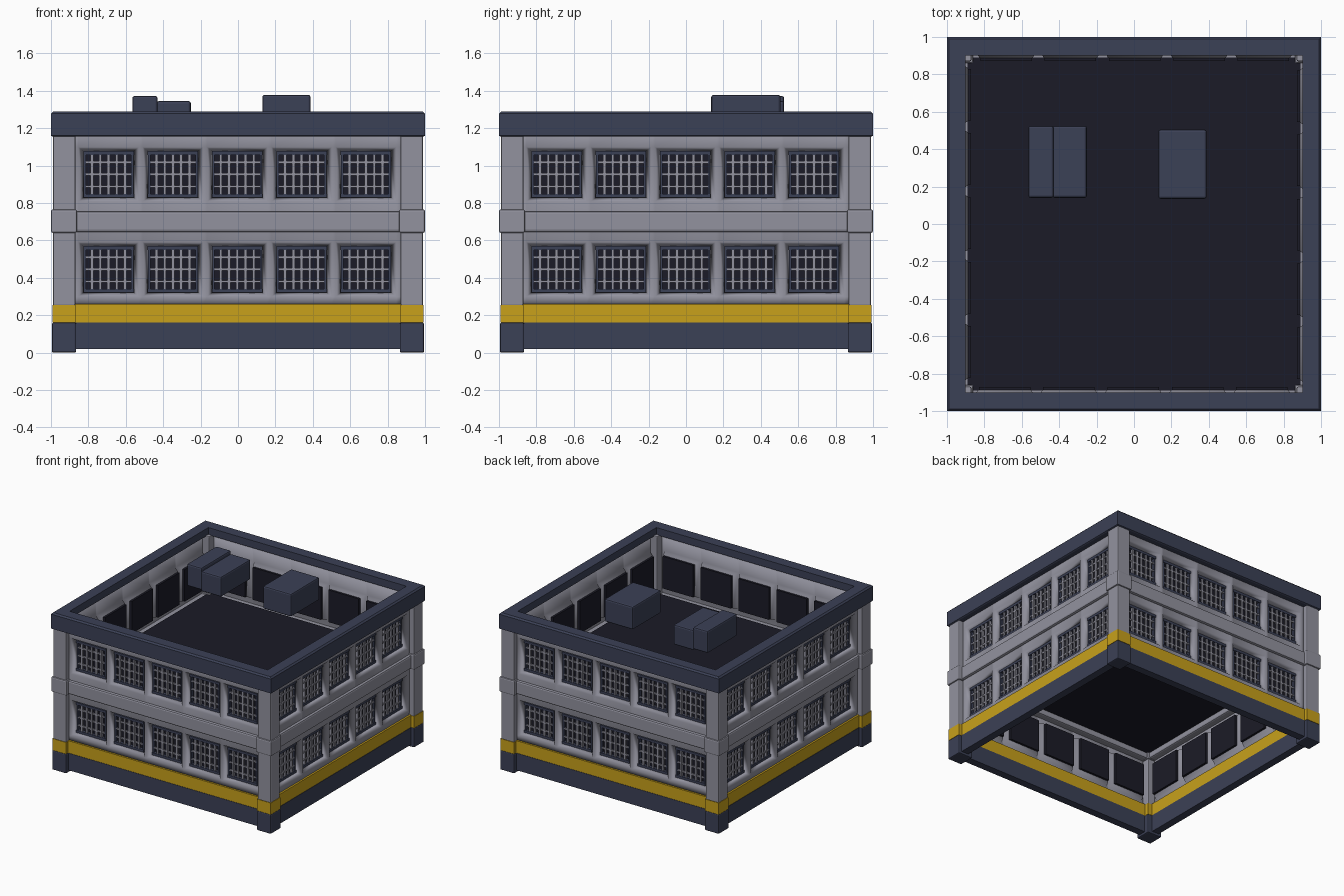
import bpy, bmesh, math
from mathutils import Matrix, Vector

if "Cube" in bpy.data.objects:
    bpy.data.objects.remove(bpy.data.objects["Cube"])


def material(name, rgb):
    m = bpy.data.materials.new(name)
    m.use_nodes = True
    m.diffuse_color = (*rgb, 1)
    m.node_tree.nodes["Principled BSDF"].inputs["Base Color"].default_value = (*rgb, 1)
    return m


NAVY = material("navy trim", (0.044, 0.052, 0.093))
GREY = material("grey concrete", (0.29, 0.29, 0.345))
YELLOW = material("yellow stripe", (0.58, 0.355, 0.011))
DARK = material("dark glass and floor", (0.011, 0.011, 0.02))

SIDES = ("front", "right", "back", "left")
WINDOW_X = [-0.692 + 0.344 * i for i in range(5)]
WINDOW_Z = [0.445, 0.953]


def finish(name, bm, mat, bevel=0, turn=0):
    mesh = bpy.data.meshes.new(name)
    bmesh.ops.transform(bm, matrix=Matrix.Rotation(turn * math.pi / 2, 4, "Z"), verts=bm.verts)
    bm.to_mesh(mesh)
    bm.free()
    mesh.materials.append(mat)
    obj = bpy.data.objects.new(name, mesh)
    bpy.context.collection.objects.link(obj)
    if bevel:
        mod = obj.modifiers.new("soft edges", "BEVEL")
        mod.width = bevel
        mod.segments = 2
    return obj


def boxes(name, spans, mat, bevel=0, turn=0):
    """One object made of boxes, each given as (x0, x1, y0, y1, z0, z1)."""
    bm = bmesh.new()
    for x0, x1, y0, y1, z0, z1 in spans:
        size = Vector((x1 - x0, y1 - y0, z1 - z0))
        centre = Vector((x0 + x1, y0 + y1, z0 + z1)) / 2
        bmesh.ops.create_cube(bm, size=1, matrix=Matrix.Translation(centre) @ Matrix.Diagonal((*size, 1)))
    return finish(name, bm, mat, bevel, turn)


def wall(name, turn):
    """Thin wall sheet with softly tapered window openings."""
    bm = bmesh.new()
    xs = [-0.89] + [c + s * 0.162 for c in WINDOW_X for s in (-1, 1)] + [0.89]
    zs = [0.255] + [c + s * 0.146 for c in WINDOW_Z for s in (-1, 1)] + [1.235]
    grid = [[bm.verts.new((x, -0.95, z)) for x in xs] for z in zs]
    for r in range(len(zs) - 1):
        for c in range(len(xs) - 1):
            outer = [grid[r][c], grid[r][c + 1], grid[r + 1][c + 1], grid[r + 1][c]]
            if not (r % 2 and c % 2):
                bm.faces.new(outer)
                continue
            # Slope the reveal inwards to a smaller hole
            shift = [(1, 1), (-1, 1), (-1, -1), (1, -1)]
            inner = [bm.verts.new(v.co + Vector((0.03 * sx, 0.05, 0.024 * sz)))
                     for v, (sx, sz) in zip(outer, shift)]
            for k in range(4):
                n = (k + 1) % 4
                bm.faces.new((outer[k], outer[n], inner[n], inner[k]))
    obj = finish(name, bm, GREY, turn=turn)
    bpy.ops.object.select_all(action="DESELECT")
    obj.select_set(True)
    bpy.context.view_layer.objects.active = obj
    bpy.ops.object.shade_smooth_by_angle(angle=math.radians(70))
    mod = obj.modifiers.new("thickness", "SOLIDIFY")
    mod.thickness = 0.02
    mod.offset = -1


for turn, side in enumerate(SIDES):
    # Wall, base, stripe and belt
    wall(side + "_wall", turn)
    boxes(side + "_base", [(-0.89, 0.89, -0.968, -0.905, 0.02, 0.16)], NAVY, turn=turn)
    boxes(side + "_stripe", [(-0.89, 0.89, -0.965, -0.905, 0.16, 0.26)], YELLOW, turn=turn)
    boxes(side + "_belt", [(-0.88, 0.88, -0.972, -0.875, 0.645, 0.755)], GREY, 0.012, turn)

    # Window panes, frames and bars
    panes, frames, bars = [], [], []
    for x in WINDOW_X:
        for z in WINDOW_Z:
            panes.append((x - 0.138, x + 0.138, -0.893, -0.872, z - 0.132, z + 0.132))
            for s in (-1, 1):
                zc, xc = z + s * 0.114, x + s * 0.127
                frames.append((x - 0.135, x + 0.135, -0.92, -0.89, zc - 0.01, zc + 0.01))
                frames.append((xc - 0.006, xc + 0.006, -0.915, -0.89, z - 0.115, z + 0.115))
            for i in range(-2, 3):
                xc = x + i * 0.044
                bars.append((xc - 0.0075, xc + 0.0075, -0.918, -0.903, z - 0.112, z + 0.112))
            for i in (-1, 0, 1):
                zc = z + i * 0.065
                bars.append((x - 0.126, x + 0.126, -0.914, -0.902, zc - 0.006, zc + 0.006))
    boxes(side + "_window_panes", panes, DARK, turn=turn)
    boxes(side + "_window_frames", frames, NAVY, turn=turn)
    boxes(side + "_window_bars", bars, GREY, turn=turn)

    # Corner column with foot, stripe and collar
    boxes(side + "_column", [(0.87, 0.99, -0.99, -0.87, 0.25, 1.235)], GREY, 0.008, turn)
    boxes(side + "_column_stripe", [(0.868, 0.993, -0.993, -0.868, 0.16, 0.255)], YELLOW, turn=turn)
    boxes(side + "_column_foot", [(0.865, 0.995, -0.995, -0.865, 0, 0.16)], NAVY, 0.008, turn)
    boxes(side + "_column_collar", [(0.86, 1, -1, -0.86, 0.64, 0.765)], GREY, 0.01, turn)

# Parapet ring, with an inner lip overhanging the walls
bm = bmesh.new()
profile = [(1, 1.16), (1, 1.278), (0.988, 1.29), (0.9, 1.29),
           (0.9, 1.23), (0.935, 1.23), (0.935, 1.155), (0.99, 1.155)]
rings = [[bm.verts.new((sx * r, sy * r, z)) for sx, sy in ((-1, -1), (1, -1), (1, 1), (-1, 1))]
         for r, z in profile]
for i, ring in enumerate(rings):
    above = rings[(i + 1) % len(rings)]
    for k in range(4):
        n = (k + 1) % 4
        bm.faces.new((ring[k], ring[n], above[n], above[k]))
finish("parapet", bm, NAVY)

# Floor slab and rooftop units
boxes("floor_slab", [(-0.89, 0.89, -0.89, 0.89, 0.69, 0.76)], DARK)
boxes("large_roof_unit", [(0.13, 0.388, 0.135, 0.505, 1.19, 1.378)], NAVY, 0.012)
boxes("tall_roof_unit", [(-0.565, -0.43, 0.14, 0.525, 1.19, 1.372)], NAVY, 0.012)
boxes("low_roof_unit", [(-0.435, -0.252, 0.14, 0.525, 1.18, 1.345)], NAVY, 0.012)
